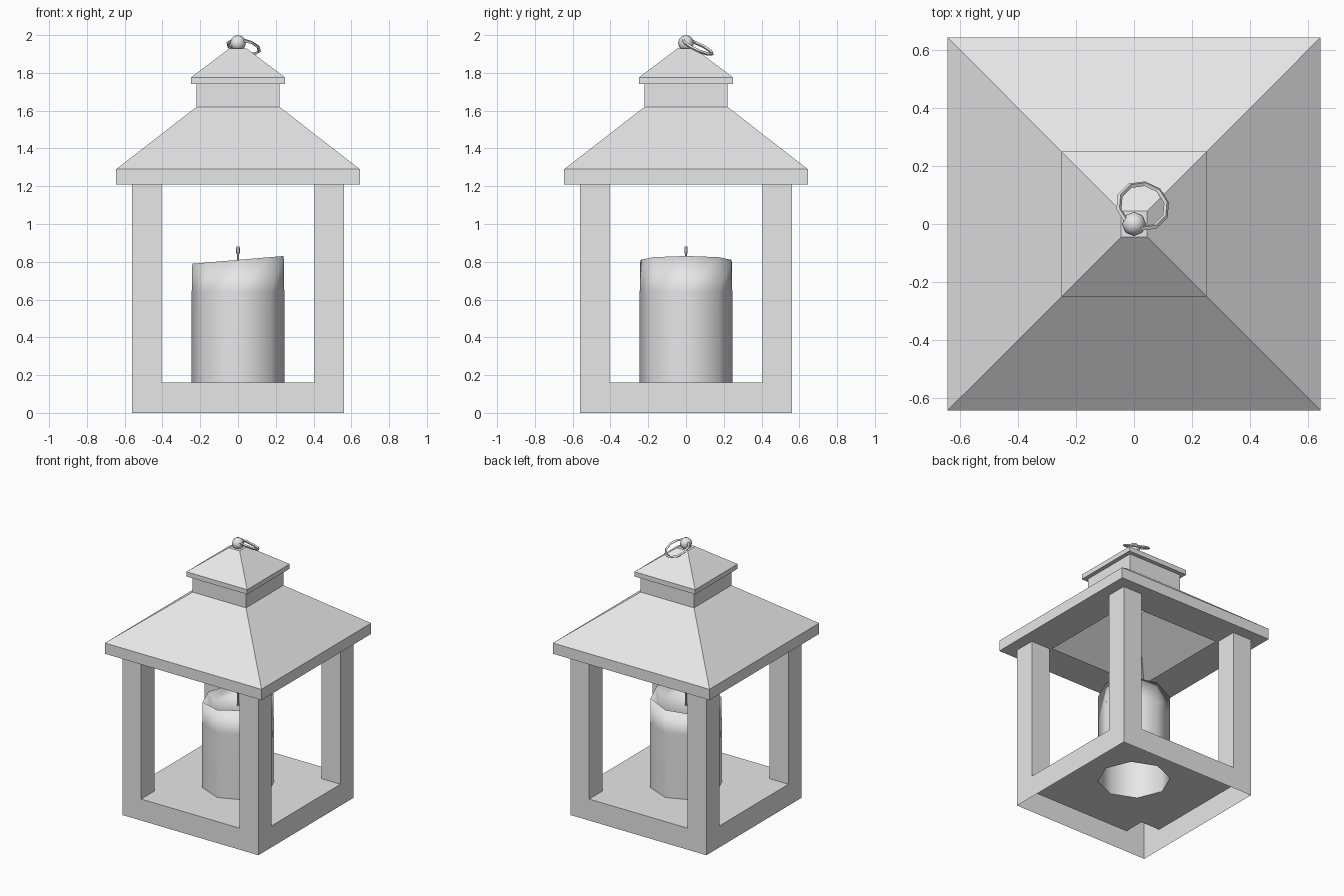
import bpy, bmesh
from math import pi, sin, cos
from mathutils import Matrix, Vector

if "Cube" in bpy.data.objects:
    bpy.data.objects.remove(bpy.data.objects["Cube"])

GREY = (0.8, 0.8, 0.8, 1)
grey = bpy.data.materials.new("plain_grey")
grey.use_nodes = True
grey.diffuse_color = GREY
grey.node_tree.nodes["Principled BSDF"].inputs["Base Color"].default_value = GREY


def finish(bm, name, smooth=False):
    mesh = bpy.data.meshes.new(name)
    for f in bm.faces:
        f.smooth = smooth
    bm.to_mesh(mesh)
    bm.free()
    mesh.materials.append(grey)
    obj = bpy.data.objects.new(name, mesh)
    bpy.context.collection.objects.link(obj)
    return obj


def loft(bm, profile, sides, turn=0.0, cap_end=True):
    """Stack regular rings of (radius, height) and skin them."""
    rings = []
    for r, z in profile:
        rings.append([bm.verts.new((r * cos(turn + 2 * pi * i / sides),
                                    r * sin(turn + 2 * pi * i / sides), z))
                      for i in range(sides)])
    for a, b in zip(rings, rings[1:]):
        for i in range(sides):
            j = (i + 1) % sides
            bm.faces.new((a[i], a[j], b[j], b[i]))
    if cap_end:
        bm.faces.new(rings[-1])
    return rings


OUT, INN = 0.56, 0.405          # frame half width, inner face of posts
FLOOR, EAVE = 0.16, 1.21
CANDLE_R = 0.245

# Frame: hollow base and posts, one U-shaped wall per side
bm = bmesh.new()
for k in range(4):
    rot = Matrix.Rotation(k * pi / 2, 3, 'Z')

    def face(points):
        return bm.faces.new([bm.verts.new(rot @ Vector(p)) for p in points])

    wall = [(-OUT, 0), (OUT, 0), (OUT, EAVE), (INN, EAVE),
            (INN, FLOOR), (-INN, FLOOR), (-INN, EAVE), (-OUT, EAVE)]
    face([(x, -OUT, z) for x, z in wall])
    # inner faces of the corner post
    for a, b in (((INN, -OUT), (INN, -INN)), ((INN, -INN), (OUT, -INN))):
        face([(*b, FLOOR), (*a, FLOOR), (*a, EAVE), (*b, EAVE)])
bmesh.ops.remove_doubles(bm, verts=bm.verts, dist=0.001)
# Floor: cross-shaped plate around the candle opening
rim = [e for e in bm.edges if all(abs(v.co.z - FLOOR) < 0.001 for v in e.verts)]
hole = [bm.verts.new((CANDLE_R * cos(i * pi / 4), CANDLE_R * sin(i * pi / 4), FLOOR))
        for i in range(8)]
rim += [bm.edges.new((hole[i], hole[(i + 1) % 8])) for i in range(8)]
bmesh.ops.triangle_fill(bm, edges=rim, use_beauty=True, normal=(0, 0, 1))
bmesh.ops.recalc_face_normals(bm, faces=bm.faces)
finish(bm, "frame")

# Roof: hollow two-tier square shell with an open underside
bm = bmesh.new()
tiers = [(0.39, EAVE), (0.645, EAVE), (0.645, 1.29), (0.22, 1.62), (0.22, 1.74),
         (0.25, 1.74), (0.25, 1.775), (0.045, 1.93)]
loft(bm, [(h * 2 ** 0.5, z) for h, z in tiers], 4, pi / 4)
finish(bm, "roof")

# Candle: eight-sided, slanted top with a shallow well
bm = bmesh.new()
rings = loft(bm, [(CANDLE_R, FLOOR), (CANDLE_R, 0.64), (0.242, 0.81), (0.19, 0.75)], 8)
for ring in rings[2:]:
    for v in ring:
        v.co.z += 0.085 * v.co.x
finish(bm, "candle", smooth=True)

# Wick
bm = bmesh.new()
loft(bm, [(0.006, 0.74), (0.006, 0.84), (0.011, 0.85), (0.009, 0.88)], 6)
finish(bm, "wick")

# Ball finial
bm = bmesh.new()
bmesh.ops.create_uvsphere(bm, u_segments=8, v_segments=6, radius=0.042,
                          matrix=Matrix.Translation((0, 0, 1.958)))
finish(bm, "finial", smooth=True)

# Hanging ring, tilted back through the finial
bm = bmesh.new()
SEG, MINOR = 10, 4
tilt = Vector((0.22, 0.47, 1)).to_track_quat('Z', 'Y')
loops = []
for i in range(SEG):
    a = 2 * pi * i / SEG
    loops.append([])
    for j in range(MINOR):
        b = 2 * pi * j / MINOR
        r = 0.086 + 0.009 * cos(b)
        p = tilt @ Vector((r * cos(a), r * sin(a), 0.009 * sin(b)))
        loops[-1].append(bm.verts.new(p + Vector((0.03, 0.062, 1.937))))
for i in range(SEG):
    a, b = loops[i], loops[(i + 1) % SEG]
    for j in range(MINOR):
        k = (j + 1) % MINOR
        bm.faces.new((a[j], b[j], b[k], a[k]))
bmesh.ops.recalc_face_normals(bm, faces=bm.faces)
finish(bm, "hanging_ring")
